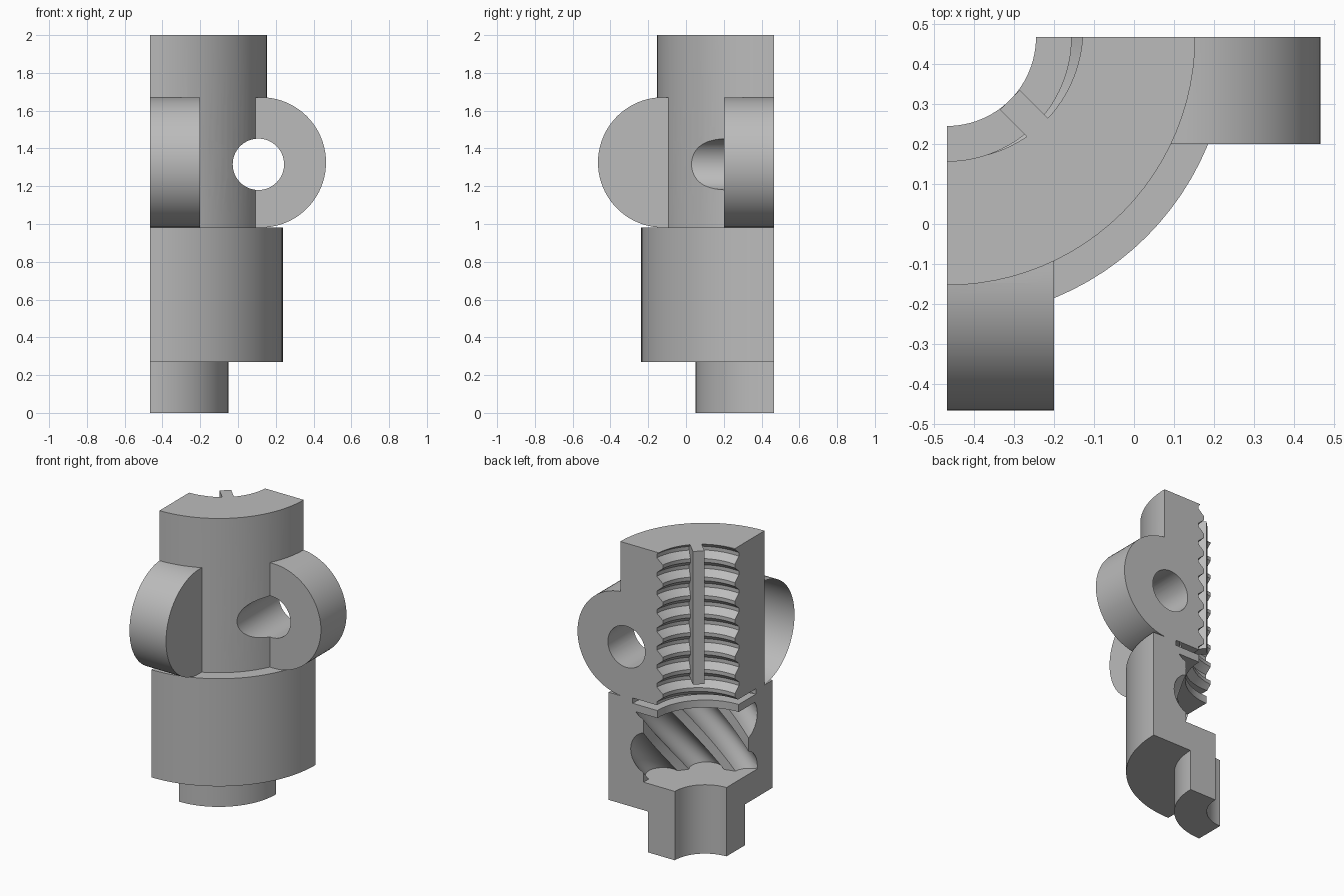
import bpy, bmesh
from math import sin, cos, pi, radians, degrees
from mathutils import Matrix, Vector

if "Cube" in bpy.data.objects:
    bpy.data.objects.remove(bpy.data.objects["Cube"])

AXIS = Vector((-0.467, 0.467, 0))      # bore axis; the part fills +x, -y of it
SWAP = Matrix(((0, -1, 0, 0), (-1, 0, 0, 0), (0, 0, 1, 0), (0, 0, 0, 1)))

grey = bpy.data.materials.new("plain grey")
grey.use_nodes = True
grey.diffuse_color = (0.5, 0.5, 0.5, 1)
grey.node_tree.nodes["Principled BSDF"].inputs["Base Color"].default_value = (0.5, 0.5, 0.5, 1)


def loft(name, rows, matrix=None):
    """Closed solid through rings of equal length."""
    bm = bmesh.new()
    rings = [[bm.verts.new(p) for p in row] for row in rows]
    n = len(rings[0])
    for a, b in zip(rings, rings[1:]):
        for i in range(n):
            j = (i + 1) % n
            bm.faces.new((a[i], a[j], b[j], b[i]))
    caps = [bm.faces.new(rings[0][::-1]), bm.faces.new(rings[-1])]
    bmesh.ops.triangulate(bm, faces=caps)
    if matrix:
        bm.transform(matrix)
    bmesh.ops.recalc_face_normals(bm, faces=bm.faces)
    mesh = bpy.data.meshes.new(name)
    bm.to_mesh(mesh)
    bm.free()
    mesh.materials.append(grey)
    obj = bpy.data.objects.new(name, mesh)
    bpy.context.collection.objects.link(obj)
    return obj


def circle(r, z, n=96):
    return [(r * cos(2 * pi * i / n), r * sin(2 * pi * i / n), z) for i in range(n)]


def turned(name, steps):
    return loft(name, [circle(r, z) for r, z in steps])


def prism(name, outline, y0, y1, matrix=None):
    """Outline in x and z, pushed along y."""
    return loft(name, [[(x, y, z) for x, z in outline] for y in (y0, y1)], matrix)


def combine(target, tool, operation):
    tool.hide_render = True
    mod = target.modifiers.new(operation, 'BOOLEAN')
    mod.object, mod.operation, mod.solver = tool, operation, 'EXACT'
    deps = bpy.context.evaluated_depsgraph_get()
    mesh = bpy.data.meshes.new_from_object(target.evaluated_get(deps))
    target.modifiers.clear()
    target.data = mesh
    bpy.data.objects.remove(tool)


# Stepped outside: neck, barrel, upper sleeve
body = turned("threaded_quarter_body", [(0.417, -0.1), (0.417, 0.27), (0.705, 0.27),
                                        (0.705, 0.981), (0.62, 0.981), (0.62, 2.1)])

# Two rounded lugs, mirrored across the diagonal
LUG_X, LUG_Z, LUG_R = 0.588, 1.326, 0.345
arc = [radians(-90 + 180 * i / 40) for i in range(41)]
lug_outline = [(LUG_X + LUG_R * cos(a), LUG_Z + LUG_R * sin(a)) for a in arc]
lug_outline += [(0.1, LUG_Z + LUG_R), (0.1, 0.9), (LUG_X, 0.9)]
for m in (None, SWAP):
    combine(body, prism("lug", lug_outline, -0.267, 0.1, m), 'UNION')

# Bolt holes through the lugs
hole = [(0.575 + x, 1.316 + y) for x, y, _ in circle(0.136, 0, 64)]
for m in (None, SWAP):
    combine(body, prism("bolt_hole", hole, -1.2, 0.3, m), 'DIFFERENCE')

# Neck bore, plate opening and thin disc slot
for name, r, z0, z1 in (("neck_bore", 0.222, -0.2, 0.6),
                        ("plate_opening", 0.35, 0.8, 0.97),
                        ("disc_slot", 0.53, 0.955, 0.99)):
    combine(body, turned(name, [(r, z0), (r, z1)]), 'DIFFERENCE')

# Twisted chamber with ten round flutes
FLUTES, FLUTE_R, FLUTE_AT = 10, 0.105, 0.44


def flute_ring(z):
    ring = []
    for k in range(FLUTES):
        turn = 2 * pi / FLUTES * (k + (z - 0.65) / 0.35)
        for i in range(13):
            a = radians(-90 + 15 * i)
            u, v = FLUTE_AT + FLUTE_R * cos(a), FLUTE_R * sin(a)
            ring.append((u * cos(turn) - v * sin(turn), u * sin(turn) + v * cos(turn), z))
    return ring


combine(body, loft("fluted_chamber", [flute_ring(0.455 + 0.45 * i / 24) for i in range(25)]),
        'DIFFERENCE')

# Screw thread: rows follow the helix across the quarter turn
PITCH, CREST, ROOT = 0.122, 0.31, 0.353


def thread_ring(z, r):
    ring = [(-0.08, 0.08, z)]
    for i in range(41):
        deg = -100 + 110 * i / 40
        a = radians(deg)
        ring.append((r * cos(a), r * sin(a), z + PITCH * (deg + 45) / 360))
    return ring


rows = []
for k in range(10):
    z = 0.972 + k * PITCH
    for part, r in ((0, ROOT), (0.2, ROOT), (0.5, CREST), (0.7, CREST)):
        rows.append(thread_ring(z + part * PITCH, r))
combine(body, loft("thread_bore", rows), 'DIFFERENCE')

# Straight rib down the middle of the thread
rib = prism("rib", [(0.222, 1.12), (0.42, 1.12), (0.42, 2.05), (0.222, 2.05)],
            -0.035, 0.035, Matrix.Rotation(radians(-45), 4, 'Z'))
combine(body, rib, 'UNION')

# Keep one quarter, with flat cut faces and ends
quarter = prism("quarter_block", [(0, 0), (1.5, 0), (1.5, 2), (0, 2)], -1.5, 0)
combine(body, quarter, 'INTERSECT')

body.data.transform(Matrix.Translation(AXIS))
bpy.ops.object.select_all(action='DESELECT')
body.select_set(True)
bpy.context.view_layer.objects.active = body
bpy.ops.object.shade_smooth_by_angle(angle=radians(30))
